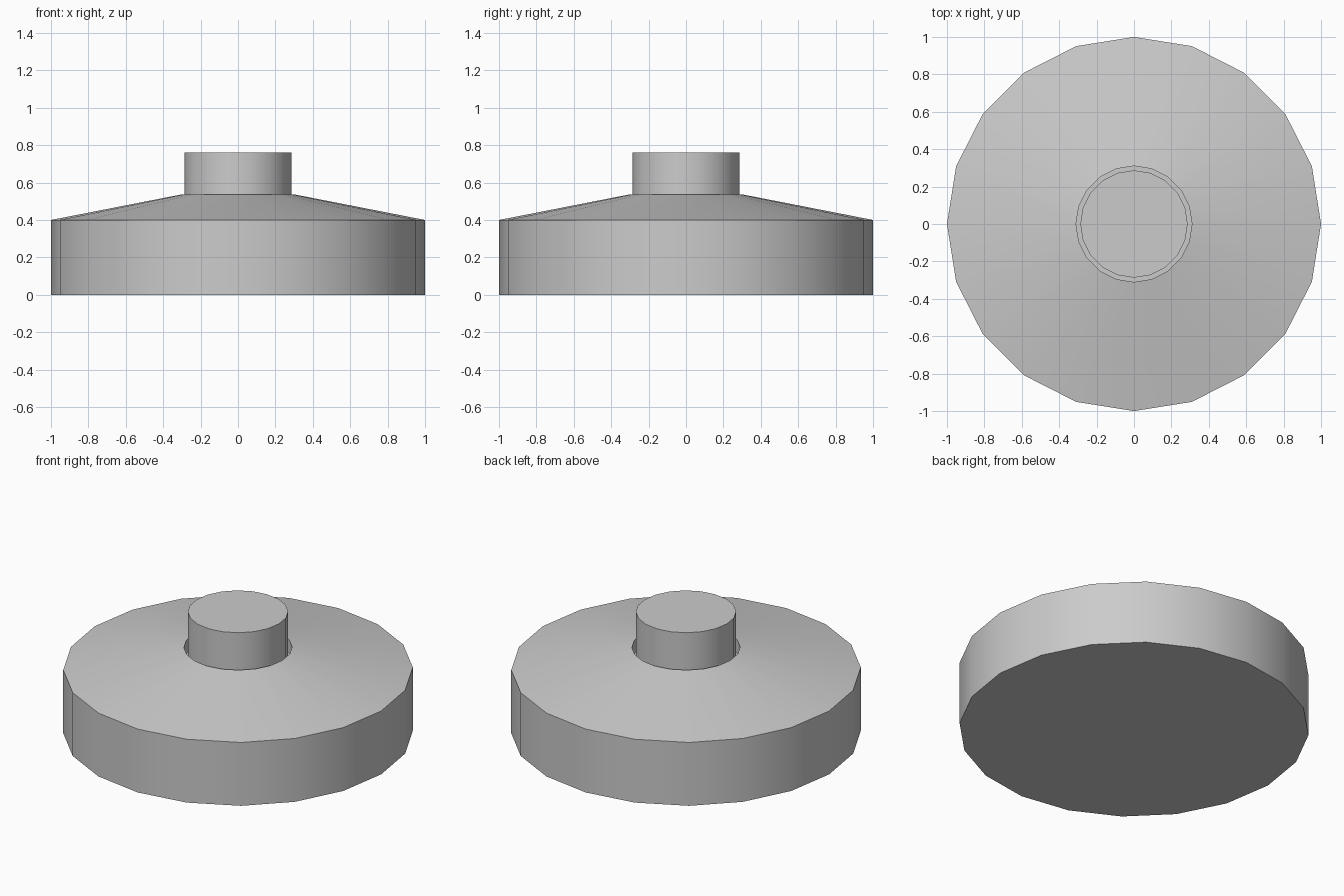
import bpy, bmesh, math

if "Cube" in bpy.data.objects:
    bpy.data.objects.remove(bpy.data.objects["Cube"])

SIDES = 20


def lathe(name, profile):
    """Turn a (radius, z) profile around z and cap both ends."""
    bm = bmesh.new()
    rings = [[bm.verts.new((r * math.cos(2 * math.pi * i / SIDES),
                            r * math.sin(2 * math.pi * i / SIDES), z))
              for i in range(SIDES)] for r, z in profile]
    for low, high in zip(rings, rings[1:]):
        for i in range(SIDES):
            j = (i + 1) % SIDES
            bm.faces.new((low[i], low[j], high[j], high[i]))
    bm.faces.new(rings[0][::-1])
    bm.faces.new(rings[-1])
    mesh = bpy.data.meshes.new(name)
    bm.to_mesh(mesh)
    bm.free()
    obj = bpy.data.objects.new(name, mesh)
    bpy.context.collection.objects.link(obj)
    bpy.ops.object.select_all(action='DESELECT')
    obj.select_set(True)
    bpy.context.view_layer.objects.active = obj
    bpy.ops.object.shade_smooth_by_angle(angle=math.radians(30))
    return obj


# Drum with a sloping shoulder and a narrow recess around the neck
lathe("body", [(1.0, 0.0), (1.0, 0.40), (0.31, 0.535), (0.31, 0.45)])

# Neck standing in the recess
lathe("neck", [(0.287, 0.45), (0.287, 0.76)])
